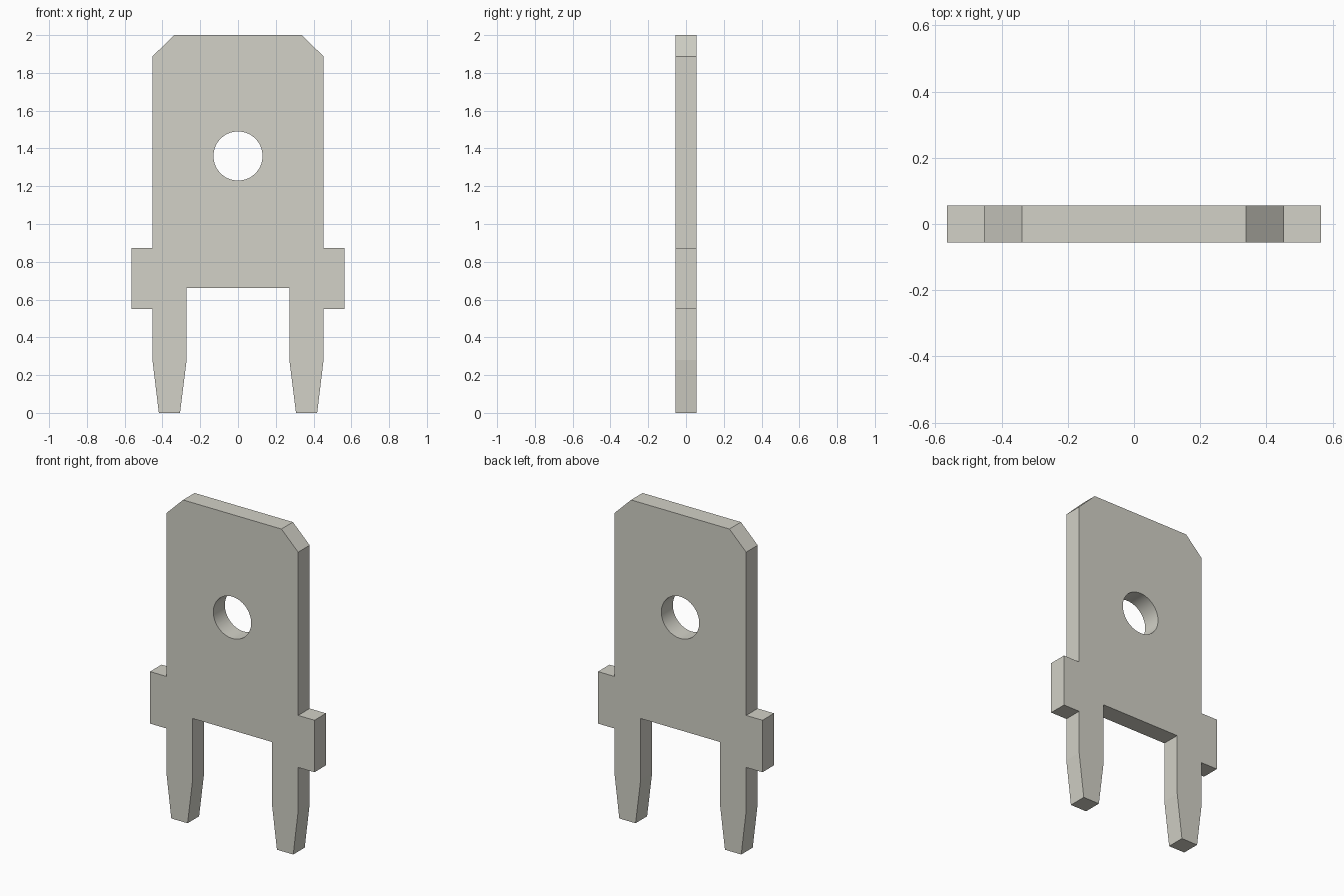
import bpy
import bmesh
from math import pi

THICKNESS = 0.113

if "Cube" in bpy.data.objects:
    bpy.data.objects.remove(bpy.data.objects["Cube"], do_unlink=True)

# Tinned metal
metal = bpy.data.materials.new("tin_grey")
metal.use_nodes = True
colour = (0.645, 0.638, 0.571, 1)
metal.diffuse_color = colour
metal.node_tree.nodes["Principled BSDF"].inputs["Base Color"].default_value = colour

# Half outline, from the slot to the chamfered top
half = [(0.272, 0.66), (0.272, 0.28), (0.307, 0), (0.419, 0),
        (0.453, 0.28), (0.453, 0.55), (0.565, 0.55), (0.565, 0.873),
        (0.453, 0.873), (0.453, 1.887), (0.338, 2)]
outline = half + [(-x, z) for x, z in reversed(half)]

# Flat blade with side shoulders and two tapered legs
bm = bmesh.new()
face = bm.faces.new([bm.verts.new((x, -THICKNESS / 2, z)) for x, z in outline])
extruded = bmesh.ops.extrude_face_region(bm, geom=[face], use_keep_orig=True)
moved = [v for v in extruded["geom"] if isinstance(v, bmesh.types.BMVert)]
bmesh.ops.translate(bm, verts=moved, vec=(0, THICKNESS, 0))
bmesh.ops.recalc_face_normals(bm, faces=bm.faces)
mesh = bpy.data.meshes.new("terminal_tab")
bm.to_mesh(mesh)
bm.free()
mesh.materials.append(metal)
tab = bpy.data.objects.new("terminal_tab", mesh)
bpy.context.collection.objects.link(tab)

# Round hole through the blade
bpy.ops.mesh.primitive_cylinder_add(vertices=64, radius=0.13, depth=1,
                                    location=(0, 0, 1.36), rotation=(pi / 2, 0, 0))
cutter = bpy.context.object
cutter.name = "hole_cutter"
cutter.hide_render = True
cutter.data.materials.append(metal)

bpy.ops.object.select_all(action="DESELECT")
tab.select_set(True)
bpy.context.view_layer.objects.active = tab
hole = tab.modifiers.new("hole", "BOOLEAN")
hole.operation = "DIFFERENCE"
hole.solver = "EXACT"
hole.object = cutter
bpy.ops.object.modifier_apply(modifier=hole.name)
bpy.data.objects.remove(cutter, do_unlink=True)

# Smooth hole wall, crisp plate edges
bpy.ops.object.shade_smooth_by_angle(angle=pi / 30)
